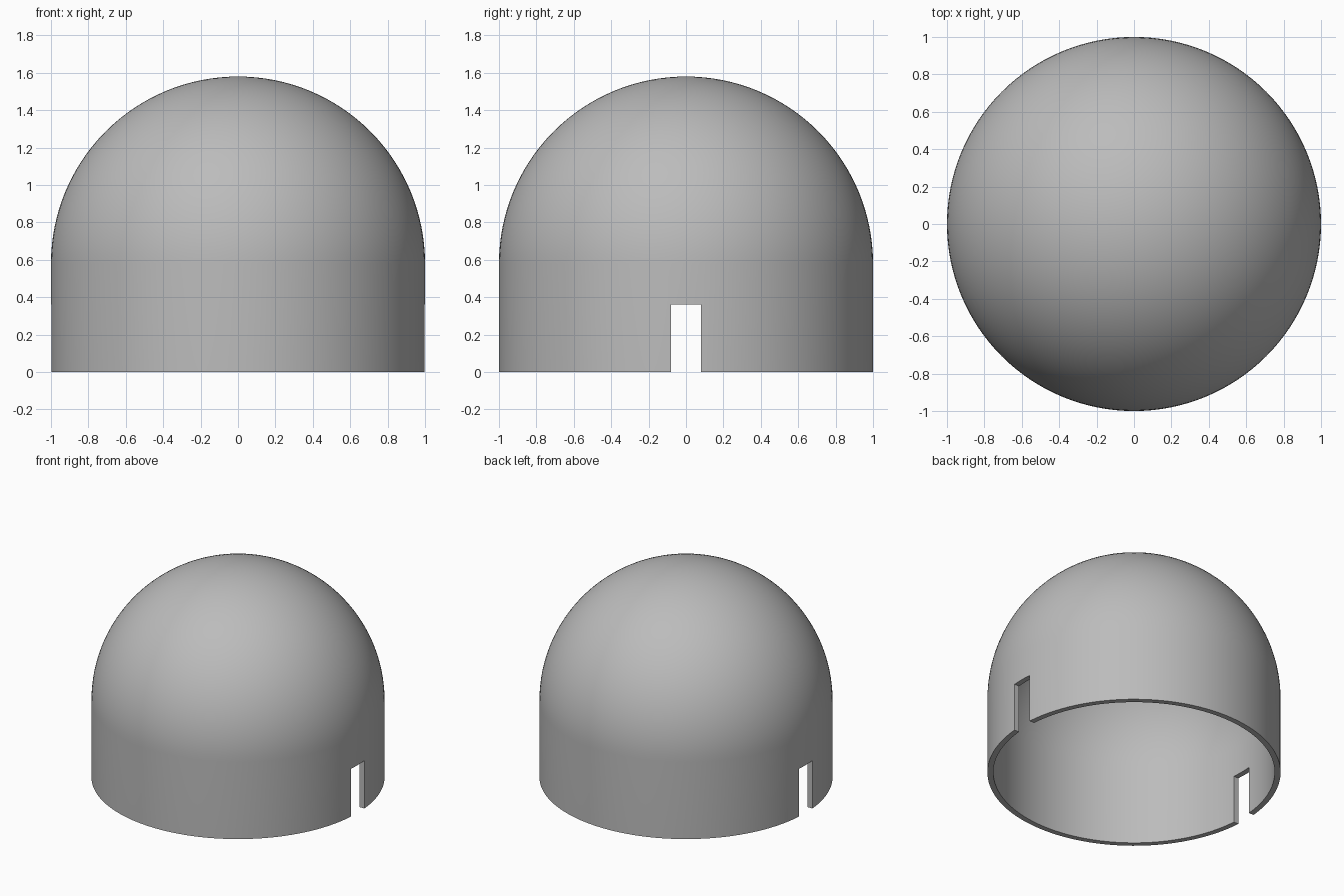
import bpy, bmesh, math
from mathutils import Matrix, Vector

if "Cube" in bpy.data.objects:
    bpy.data.objects.remove(bpy.data.objects["Cube"])

WALL, SPRING, SEGMENTS, ARC = 0.04, 0.58, 128, 32


def arc(radius):
    """Quarter-circle profile from the springing line up to the crown."""
    return [(radius * math.cos(i * math.pi / 2 / ARC), 0,
             SPRING + radius * math.sin(i * math.pi / 2 / ARC))
            for i in range(ARC + 1)]


grey = bpy.data.materials.new("light_grey")
grey.diffuse_color = (0.5, 0.5, 0.5, 1)
grey.use_nodes = True
grey.node_tree.nodes["Principled BSDF"].inputs["Base Color"].default_value = grey.diffuse_color

# Hollow dome: outer and inner wall profile revolved around z
inner = 1 - WALL
profile = [(inner, 0, 0), (1, 0, 0)] + arc(1)
inside = [(inner, 0, 0)] + arc(inner)
bm = bmesh.new()
for points in (profile, inside):
    verts = [bm.verts.new(p) for p in points]
    edges = [bm.edges.new(pair) for pair in zip(verts, verts[1:])]
    bmesh.ops.spin(bm, geom=verts + edges, cent=(0, 0, 0), axis=(0, 0, 1),
                   angle=2 * math.pi, steps=SEGMENTS, use_merge=False)
bmesh.ops.remove_doubles(bm, verts=bm.verts, dist=0.0005)
bmesh.ops.recalc_face_normals(bm, faces=bm.faces)
mesh = bpy.data.meshes.new("dome_shell")
bm.to_mesh(mesh)
bm.free()
mesh.materials.append(grey)
dome = bpy.data.objects.new("dome_shell", mesh)
bpy.context.collection.objects.link(dome)

# Slots through the wall at both sides, open at the rim
bm = bmesh.new()
bmesh.ops.create_cube(bm, size=1, matrix=Matrix.LocRotScale(
    Vector((0, 0, 0.08)), None, Vector((3, 0.16, 0.56))))
cut_mesh = bpy.data.meshes.new("slot_cutter")
bm.to_mesh(cut_mesh)
bm.free()
cut_mesh.materials.append(grey)
cutter = bpy.data.objects.new("slot_cutter", cut_mesh)
bpy.context.collection.objects.link(cutter)
cutter.hide_render = True

boolean = dome.modifiers.new("slots", 'BOOLEAN')
boolean.operation = 'DIFFERENCE'
boolean.solver = 'EXACT'
boolean.object = cutter

# Bake the cut, then smooth the curved walls and keep the edges crisp
bpy.context.view_layer.objects.active = dome
dome.select_set(True)
bpy.ops.object.modifier_apply(modifier=boolean.name)
bpy.data.objects.remove(cutter)
bpy.ops.object.shade_smooth_by_angle(angle=math.radians(30))
